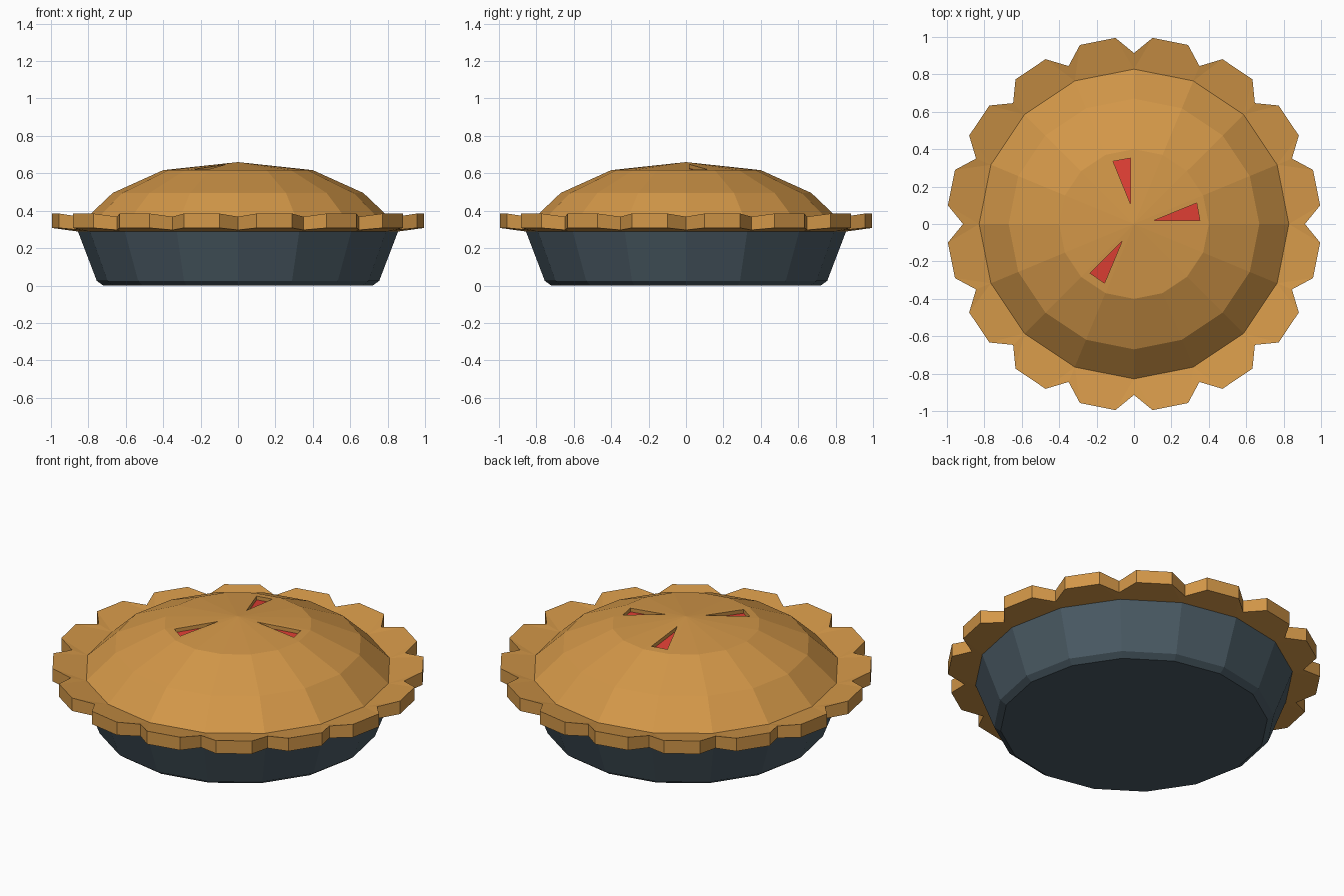
import bpy, bmesh
from math import cos, sin, radians, tau
from mathutils import Matrix

if "Cube" in bpy.data.objects:
    bpy.data.objects.remove(bpy.data.objects["Cube"])

N = 16
STEP = tau / N


def material(name, rgb):
    m = bpy.data.materials.new(name)
    m.diffuse_color = (*rgb, 1)
    m.use_nodes = True
    m.node_tree.nodes["Principled BSDF"].inputs["Base Color"].default_value = m.diffuse_color
    return m


def finish(bm, name, mat):
    me = bpy.data.meshes.new(name)
    bm.to_mesh(me)
    bm.free()
    me.materials.append(mat)
    ob = bpy.data.objects.new(name, me)
    bpy.context.collection.objects.link(ob)
    return ob


def polar(bm, r, a, z):
    return bm.verts.new((r * cos(a), r * sin(a), z))


def ring(bm, r, z):
    return [polar(bm, r, i * STEP, z) for i in range(N)]


def bridge(bm, lo, hi):
    n = len(lo)
    for i in range(n):
        j = (i + 1) % n
        bm.faces.new((lo[i], lo[j], hi[j], hi[i]))


crust_mat = material("crust", (0.65, 0.31, 0.065))
pan_mat = material("pan", (0.07, 0.105, 0.13))
fill_mat = material("filling", (0.75, 0.05, 0.035))

# Pan: sloping tin with a small bevel at the foot
bm = bmesh.new()
rings = [ring(bm, r, z) for r, z in [(0.72, 0), (0.755, 0.025), (0.86, 0.30)]]
bm.faces.new(rings[0][::-1])
for lo, hi in zip(rings, rings[1:]):
    bridge(bm, lo, hi)
finish(bm, "pan", pan_mat)

# Crust: scalloped rim flowing into a domed lid
bm = bmesh.new()


def scallop(notch_z, lobe_z):
    out = []
    for i in range(N):
        a = i * STEP
        out += [polar(bm, 0.914, a, notch_z),
                polar(bm, 1.0, a + radians(5.7), lobe_z),
                polar(bm, 1.0, a + STEP - radians(5.7), lobe_z)]
    return out


def rim_cap(inner, outer, flip):
    for i in range(N):
        j = (i + 1) % N
        n0, a, b, n1 = (outer[(3 * i + k) % (3 * N)] for k in range(4))
        for f in ((inner[i], n0, a), (inner[i], a, b, inner[j]), (inner[j], b, n1)):
            bm.faces.new(f[::-1] if flip else f)


under, top = scallop(0.297, 0.308), scallop(0.368, 0.385)
base = ring(bm, 0.828, 0.345)
rim_cap(ring(bm, 0.85, 0.288), under, True)
bridge(bm, under, top)
rim_cap(base, top, False)
mid, crown = ring(bm, 0.67, 0.495), ring(bm, 0.40, 0.617)
bridge(bm, base, mid)
bridge(bm, mid, crown)
apex = bm.verts.new((0, 0, 0.66))

# Lid top facets, three of them pierced by a triangular vent
SLIT = [(0.11, 0.02), (0.352, 0.02), (0.335, 0.112)]
DEPTH = 0.022
slope = (0.66 - 0.617) / (0.40 * cos(STEP / 2))
floors = []
for i in range(N):
    p, q = crown[i], crown[(i + 1) % N]
    if i not in (0, 4, 10):
        bm.faces.new((apex, p, q))
        continue
    turn = Matrix.Rotation(i * STEP, 4, 'Z')
    pts = [turn @ Matrix.Translation(
        (x, y, 0.66 - slope * (x * cos(STEP / 2) + y * sin(STEP / 2)))).translation
        for x, y in SLIT]
    low = [v.copy() for v in pts]
    for v in low:
        v.z -= DEPTH
    floors.append(low)
    t, c, d = hi = [bm.verts.new(v) for v in pts]
    bm.faces.new((apex, p, c, t))
    bm.faces.new((p, q, d, c))
    bm.faces.new((q, apex, t, d))
    bridge(bm, hi, [bm.verts.new(v) for v in low])
finish(bm, "crust", crust_mat)

# Filling showing at the bottom of the vents
bm = bmesh.new()
for low in floors:
    bm.faces.new([bm.verts.new(v) for v in low])
finish(bm, "filling", fill_mat)
